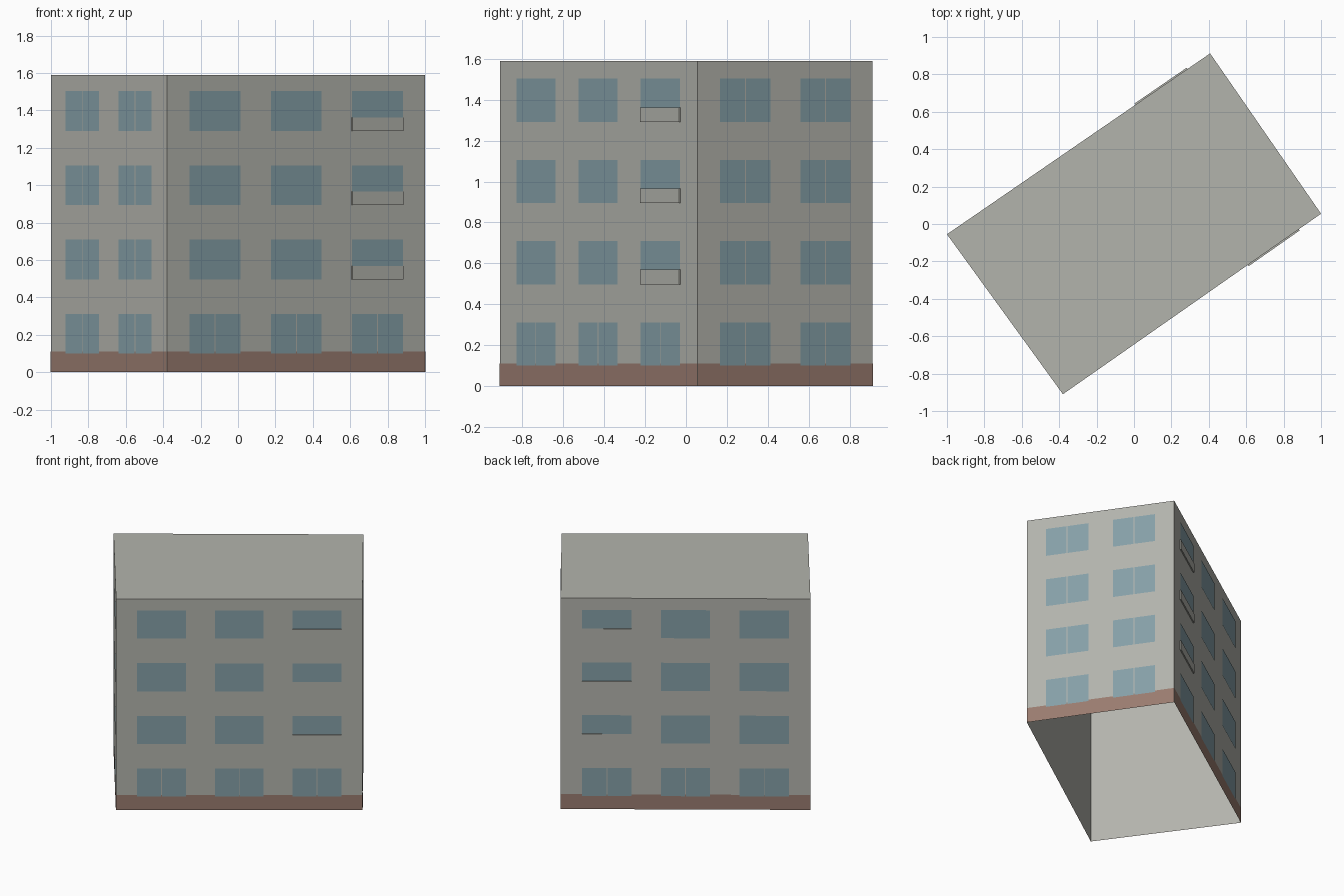
import bpy
import bmesh
from mathutils import Vector

cube = bpy.data.objects.get("Cube")
if cube:
    bpy.data.objects.remove(cube, do_unlink=True)


def material(name, color):
    mat = bpy.data.materials.new(name)
    mat.use_nodes = True
    mat.diffuse_color = (*color, 1)
    mat.node_tree.nodes["Principled BSDF"].inputs["Base Color"].default_value = (*color, 1)
    return mat


PLASTER = material("grey plaster", (0.45, 0.455, 0.415))
GLASS = material("blue grey glass", (0.235, 0.35, 0.39))
BRICK = material("brown plinth", (0.32, 0.2, 0.16))

# Footprint, counter-clockwise: front, right end, back, left end
CORNERS = [Vector(c) for c in ((-0.38, -0.91, 0), (1, 0.055, 0), (0.407, 0.912, 0), (-1, -0.055, 0))]
HEIGHT = 1.59
PLINTH_TOP = 0.112
FLOORS = [0.1 + 0.397 * i for i in range(4)]
WINDOW_HEIGHT = 0.212
PANEL_HEIGHT = 0.072
GAP = 0.006


def make_object(name, bm, mat):
    mesh = bpy.data.meshes.new(name)
    bm.to_mesh(mesh)
    bm.free()
    mesh.materials.append(mat)
    obj = bpy.data.objects.new(name, mesh)
    bpy.context.collection.objects.link(obj)
    return obj


def wall_frame(i):
    """Start, direction, outward normal and length of one wall."""
    a, b = CORNERS[i], CORNERS[(i + 1) % 4]
    d = (b - a).normalized()
    return a, d, Vector((d.y, -d.x, 0)), (b - a).length


def add_plate(bm, wall, s0, s1, z0, z1, offset):
    """Flat plate on a wall, s measured along the wall."""
    a, d, n, _ = wall_frame(wall)
    points = [(s0, z0), (s1, z0), (s1, z1), (s0, z1)]
    return bm.faces.new([bm.verts.new(a + d * s + n * offset + Vector((0, 0, z))) for s, z in points])


def add_panel(bm, wall, s0, s1, z0, z1, depth):
    """Shallow box standing out from a wall."""
    face = add_plate(bm, wall, s0, s1, z0, z1, 0)
    out = bmesh.ops.extrude_face_region(bm, geom=[face])
    verts = [v for v in out["geom"] if isinstance(v, bmesh.types.BMVert)]
    bmesh.ops.translate(bm, verts=verts, vec=wall_frame(wall)[2] * depth)
    bm.faces.remove(face)


# Building shell: walls and flat roof, open underneath
bm = bmesh.new()
base = bm.faces.new([bm.verts.new(c) for c in CORNERS])
top = bmesh.ops.extrude_face_region(bm, geom=[base])
bmesh.ops.translate(bm, verts=[v for v in top["geom"] if isinstance(v, bmesh.types.BMVert)],
                    vec=(0, 0, HEIGHT))
if base.is_valid:
    bm.faces.remove(base)
bm.normal_update()
make_object("building_shell", bm, PLASTER)

# Plinth band around the foot
bm = bmesh.new()
for wall in range(4):
    add_plate(bm, wall, 0, wall_frame(wall)[3], 0, PLINTH_TOP, 0.0015)
make_object("plinth", bm, BRICK)

# Windows and balcony panels
LONG_COLUMNS = ((0.086, 0.284), (0.402, 0.598), (0.716, 0.914))
END_COLUMNS = ((0.129, 0.417), (0.586, 0.871))
BALCONY_COLUMN = {0: 2, 2: 0}
windows, panels = bmesh.new(), bmesh.new()
for wall in range(4):
    length = wall_frame(wall)[3]
    is_long = wall in BALCONY_COLUMN
    for column, (f0, f1) in enumerate(LONG_COLUMNS if is_long else END_COLUMNS):
        s0, s1 = f0 * length, f1 * length
        middle = (s0 + s1) / 2
        for floor, z in enumerate(FLOORS):
            # Paired panes on the ground floor and on the end walls
            if floor == 0 or not is_long:
                spans = [(s0, middle - GAP / 2), (middle + GAP / 2, s1)]
            else:
                spans = [(s0, s1)]
            for p0, p1 in spans:
                add_plate(windows, wall, p0, p1, z, z + WINDOW_HEIGHT, 0.003)
            if floor > 0 and BALCONY_COLUMN.get(wall) == column:
                add_panel(panels, wall, s0, s1, z, z + PANEL_HEIGHT, 0.008)
make_object("windows", windows, GLASS)
bmesh.ops.recalc_face_normals(panels, faces=panels.faces)
make_object("balcony_panels", panels, PLASTER)
